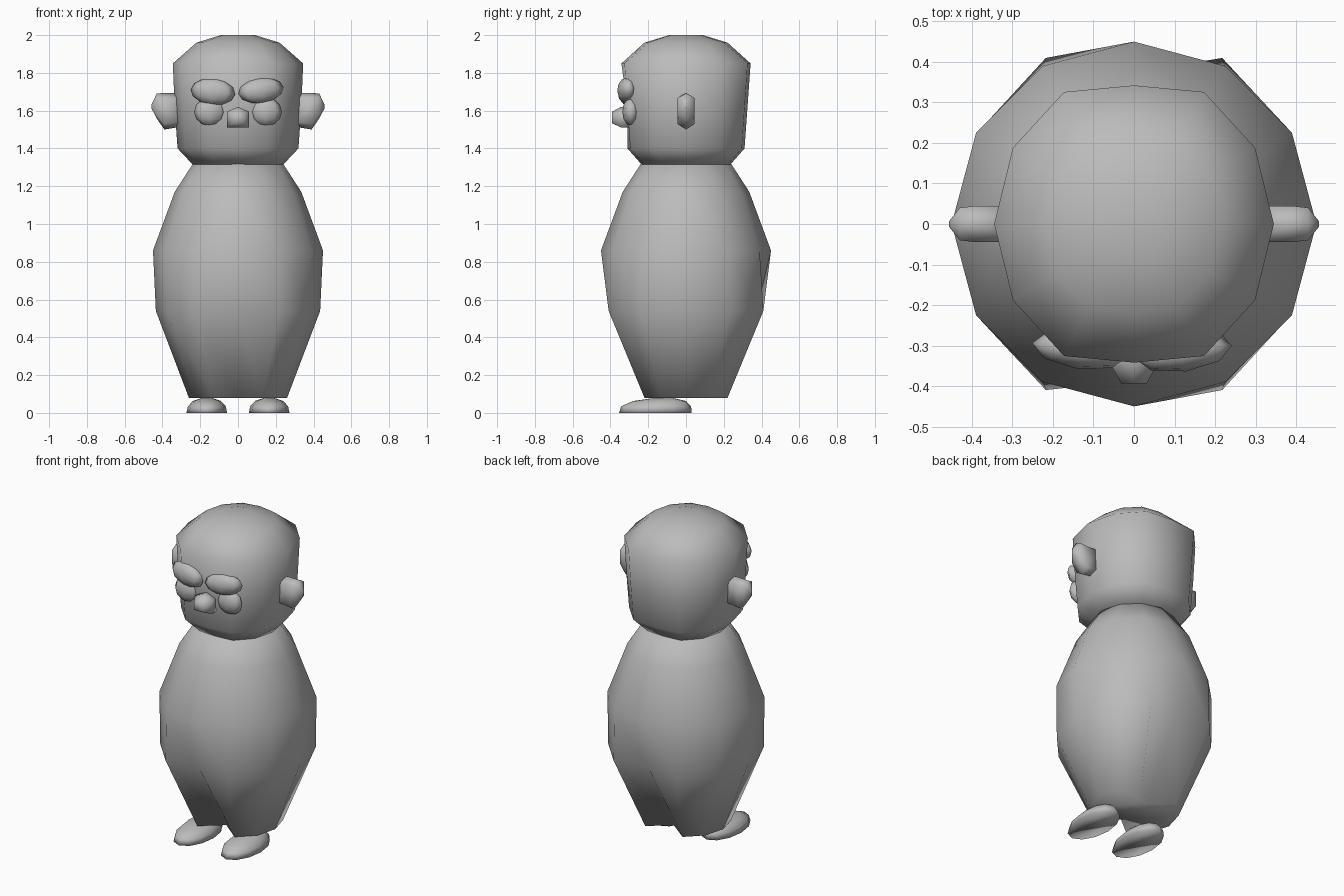
import bpy, bmesh
from math import sin, cos, pi, radians
from mathutils import Matrix, Euler

if "Cube" in bpy.data.objects:
    bpy.data.objects.remove(bpy.data.objects["Cube"])

grey = bpy.data.materials.new("plain grey")
grey.use_nodes = True
GREY = (0.5, 0.5, 0.5, 1)
grey.diffuse_color = GREY
grey.node_tree.nodes["Principled BSDF"].inputs["Base Color"].default_value = GREY


def finish(name, bm):
    bmesh.ops.recalc_face_normals(bm, faces=bm.faces[:])
    for face in bm.faces:
        face.smooth = True
    mesh = bpy.data.meshes.new(name)
    bm.to_mesh(mesh)
    bm.free()
    mesh.materials.append(grey)
    obj = bpy.data.objects.new(name, mesh)
    bpy.context.collection.objects.link(obj)
    return obj


def loft(name, rings):
    """Skin a stack of equal rings and cap both ends."""
    bm = bmesh.new()
    loops = [[bm.verts.new(p) for p in ring] for ring in rings]
    for a, b in zip(loops, loops[1:]):
        for i in range(len(a)):
            j = (i + 1) % len(a)
            bm.faces.new((a[i], a[j], b[j], b[i]))
    bm.faces.new(loops[0])
    bm.faces.new(loops[-1])
    return finish(name, bm)


def trunk_ring(z, rx, ry, shoulder=1.0, front=1.0, back=1.0):
    """Twelve-sided ring; shoulder widens the points beside the middle,
    front and back move the middle points."""
    pts = []
    for i in range(12):
        x, y = sin(i * pi / 6), cos(i * pi / 6)
        if i == 0:
            y *= back
        elif i == 6:
            y *= front
        else:
            y *= shoulder
        pts.append((rx * x, ry * y, z))
    return pts


# Body: a tapered barrel, pinched in the middle at the hem
loft("body", [
    trunk_ring(0.08, 0.26, 0.20, 1.27, 0.58, 0.6),
    trunk_ring(0.54, 0.435, 0.415, 1.14, 0.93, 0.9),
    trunk_ring(0.86, 0.45, 0.45),
    trunk_ring(1.17, 0.335, 0.335),
    trunk_ring(1.325, 0.235, 0.235),
])

# Head: a rounded block with a slightly sunken face
loft("head", [
    trunk_ring(1.315, 0.24, 0.235, 1.08),
    trunk_ring(1.40, 0.32, 0.31, 1.1),
    trunk_ring(1.61, 0.335, 0.325, 1.1, 0.95),
    trunk_ring(1.85, 0.345, 0.342, 1.1),
    trunk_ring(1.96, 0.22, 0.22, 1.05),
    trunk_ring(2.0, 0.09, 0.09),
])


def hexagon(x, z, half_y, half_z):
    return [(x, half_y * s, z + half_z * t) for s, t in
            ((0, 1), (1, 0.7), (1, -0.7), (0, -1), (-1, -0.7), (-1, 0.7))]


def foot_ring(side, z, cy, rx, ry):
    return [(side * 0.165 + rx * cos(i * pi / 6), cy + ry * sin(i * pi / 6), z)
            for i in range(12)]


for side, word in ((1, "left"), (-1, "right")):
    # Ears: hexagonal slabs drawn to a blunt outer edge
    loft(word + "_ear", [hexagon(side * x, z, hy, hz) for x, z, hy, hz in (
        (0.30, 1.605, 0.045, 0.09), (0.39, 1.597, 0.045, 0.097),
        (0.43, 1.625, 0.04, 0.066), (0.457, 1.622, 0.006, 0.012))])
    # Feet: flat-soled domes
    loft(word + "_foot", [foot_ring(side, *r) for r in (
        (0.0, -0.162, 0.108, 0.192), (0.035, -0.158, 0.1, 0.185),
        (0.063, -0.14, 0.075, 0.14), (0.078, -0.12, 0.03, 0.055))])


def lump(name, centre, radii, turn=(0, 0, 0), sides=8):
    bm = bmesh.new()
    place = (Matrix.Translation(centre)
             @ Euler([radians(a) for a in turn]).to_matrix().to_4x4()
             @ Matrix.Diagonal((*radii, 1)))
    bmesh.ops.create_uvsphere(bm, u_segments=sides, v_segments=6, radius=1,
                              matrix=place)
    return finish(name, bm)


# Eyes and heavy brows
for side, word in ((1, "left"), (-1, "right")):
    lump(word + "_eye", (side * 0.148, -0.292, 1.594), (0.085, 0.045, 0.075))
lump("left_brow", (0.122, -0.316, 1.707), (0.122, 0.048, 0.066), (0, -8, 8))
lump("right_brow", (-0.133, -0.31, 1.7), (0.12, 0.048, 0.07), (0, 6, -8))

# Nose: a blunt five-sided wedge
loft("nose", [[(x * k, y, 1.56 + z * k) for x, z in (
    (-0.058, -0.048), (0.058, -0.048), (0.058, 0.035), (0, 0.06), (-0.058, 0.035))]
    for y, k in ((-0.29, 1.0), (-0.345, 1.0), (-0.393, 0.55))])
